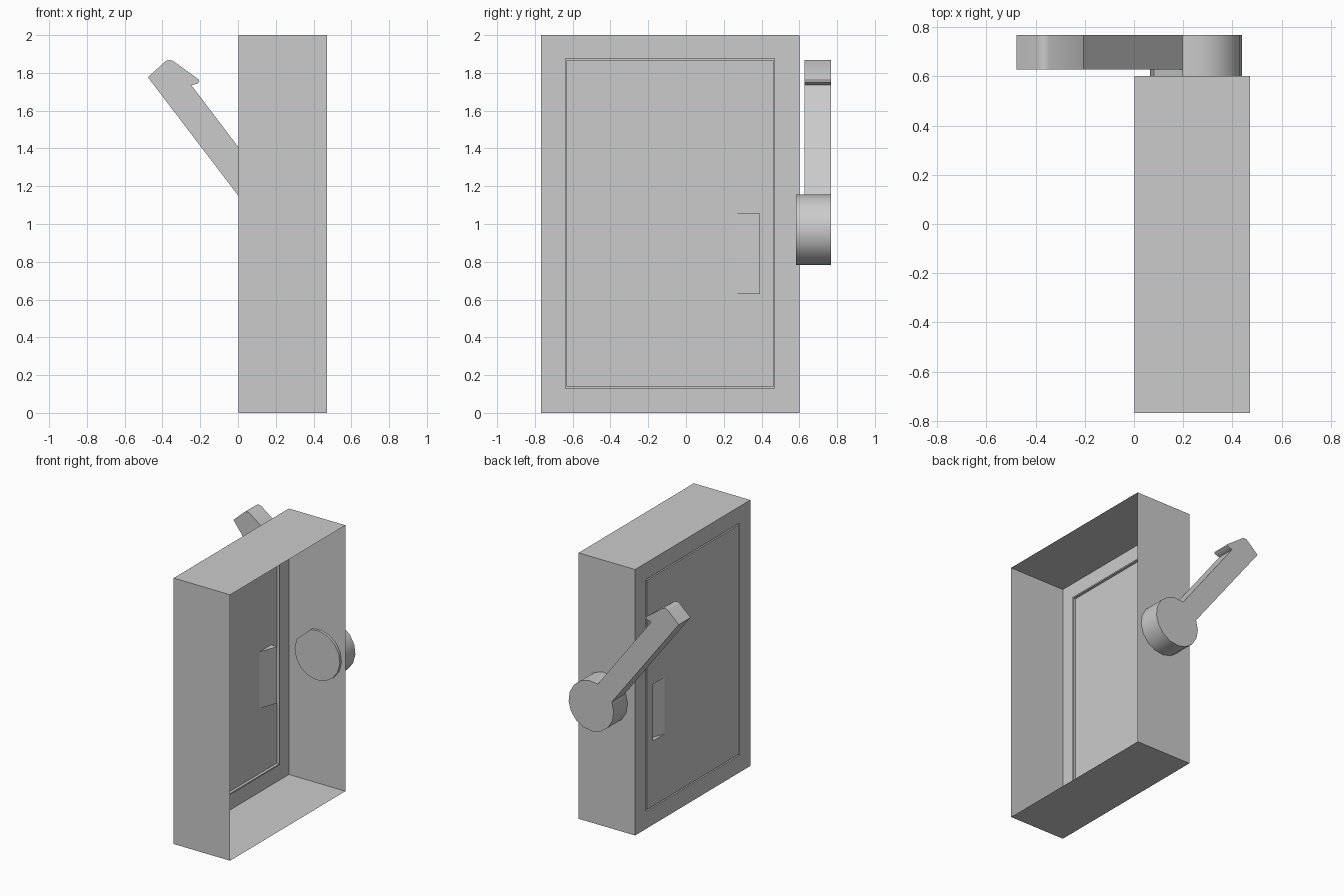
import bpy, bmesh, math

if "Cube" in bpy.data.objects:
    bpy.data.objects.remove(bpy.data.objects["Cube"])


def finish(name, bm, smooth=False):
    mesh = bpy.data.meshes.new(name)
    bm.to_mesh(mesh)
    bm.free()
    obj = bpy.data.objects.new(name, mesh)
    bpy.context.collection.objects.link(obj)
    if smooth:
        bpy.ops.object.select_all(action='DESELECT')
        obj.select_set(True)
        bpy.context.view_layer.objects.active = obj
        bpy.ops.object.shade_smooth_by_angle(angle=math.radians(28))
    return obj


def rect_loft(name, rings):
    """Skin rectangles (x at y0, x at y1, y0, y1, z0, z1) and cap the last."""
    bm = bmesh.new()
    loops = []
    for xa, xb, y0, y1, z0, z1 in rings:
        pts = [(xa, y0, z0), (xb, y1, z0), (xb, y1, z1), (xa, y0, z1)]
        loops.append([bm.verts.new(p) for p in pts])
    for a, b in zip(loops, loops[1:]):
        for i in range(4):
            j = (i + 1) % 4
            bm.faces.new((a[i], b[i], b[j], a[j]))
    bm.faces.new(loops[-1][::-1])
    bmesh.ops.remove_doubles(bm, verts=bm.verts, dist=1e-5)
    return finish(name, bm)


def extrude_y(name, profile, y0, y1):
    """Closed solid from an xz profile."""
    bm = bmesh.new()
    face = bm.faces.new([bm.verts.new((x, y0, z)) for x, z in profile])
    new = bmesh.ops.extrude_face_region(bm, geom=[face])['geom']
    verts = [v for v in new if isinstance(v, bmesh.types.BMVert)]
    bmesh.ops.translate(bm, verts=verts, vec=(0, y1 - y0, 0))
    if not any(face in e.link_faces for e in bm.edges):
        bm.faces.new(face.verts)
    bmesh.ops.recalc_face_normals(bm, faces=bm.faces)
    return finish(name, bm, smooth=True)


# Open-backed cabinet: shell, door groove, wedge-shaped finger recess
X0, X1 = 0.002, 0.472
G, D = X0 + 0.02, X0 + 0.05
outer = (-0.767, 0.602, 0.0, 2.0)
seam_out = (-0.64, 0.47, 0.13, 1.875)
seam_in = (-0.63, 0.46, 0.14, 1.865)
grip = (0.25, 0.392, 0.63, 1.055)
rect_loft("cabinet", [
    (X1, X1, *outer), (X0, X0, *outer),
    (X0, X0, *seam_out), (G, G, *seam_out),
    (G, G, *seam_in), (X0, X0, *seam_in),
    (X0, X0, *grip), (X0, D, *grip)])

# Lever hub, flattened where the arm joins
CX, CZ, R = 0.252, 0.97, 0.188
START, END, SEG = 156, 107 + 360, 14
hub = []
for i in range(SEG + 1):
    t = math.radians(START + (END - START) * i / SEG)
    hub.append((CX + R * math.cos(t), CZ + R * math.sin(t)))
extrude_y("lever_hub", hub, 0.582, 0.767)

# Lever arm with hooked grip
arm = [hub[0], (-0.477, 1.777), (-0.389, 1.857), (-0.378, 1.865),
       (-0.363, 1.868), (-0.345, 1.864), (-0.22, 1.774), (-0.206, 1.763),
       (-0.205, 1.752), (-0.215, 1.743), (-0.247, 1.735), hub[-1]]
extrude_y("lever_arm", arm, 0.627, 0.767)
